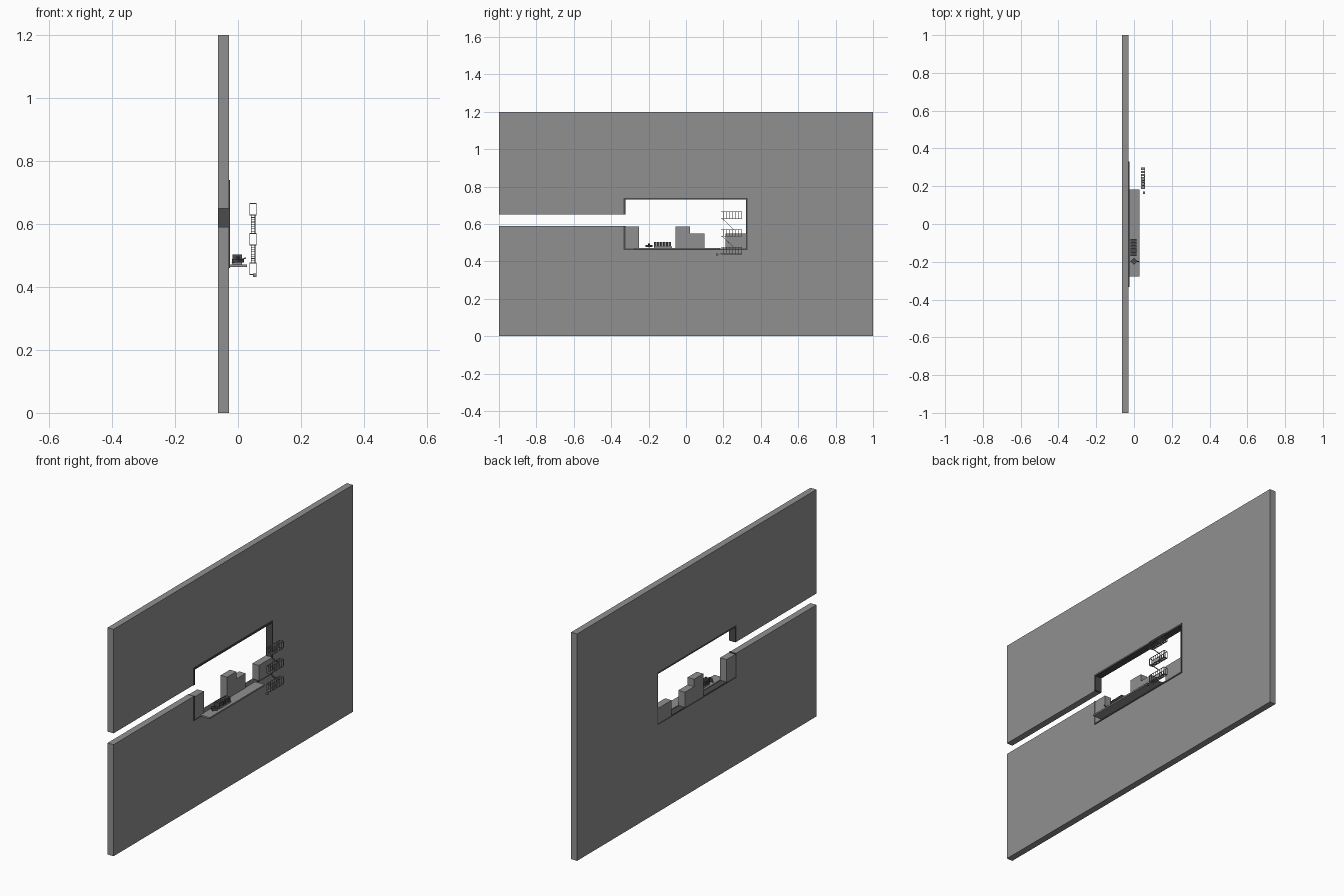
import bpy, bmesh, math
from mathutils import Vector, Matrix

if "Cube" in bpy.data.objects:
    bpy.data.objects.remove(bpy.data.objects["Cube"])


def material(name, value):
    m = bpy.data.materials.new(name)
    m.diffuse_color = (value, value, value, 1)
    m.use_nodes = True
    m.node_tree.nodes["Principled BSDF"].inputs["Base Color"].default_value = m.diffuse_color
    return m


GREY = material("mid grey", 0.28)
DARK = material("dark grey", 0.07)


def boxes(name, specs, mat):
    """One object from boxes given as (x0, x1, y0, y1, z0, z1)."""
    bm = bmesh.new()
    for x0, x1, y0, y1, z0, z1 in specs:
        mtx = Matrix.Translation(((x0 + x1) / 2, (y0 + y1) / 2, (z0 + z1) / 2))
        bmesh.ops.create_cube(bm, size=1, matrix=mtx @ Matrix.Diagonal((x1 - x0, y1 - y0, z1 - z0, 1)))
    return finish(name, bm, mat)


def rods(name, pairs, radius, mat):
    """One object from thin square bars between point pairs."""
    bm = bmesh.new()
    for a, b in pairs:
        a, b = Vector(a), Vector(b)
        d = b - a
        rot = d.to_track_quat('Z', 'Y').to_matrix().to_4x4()
        mtx = Matrix.Translation((a + b) / 2) @ rot @ Matrix.Diagonal((radius * 2, radius * 2, d.length, 1))
        bmesh.ops.create_cube(bm, size=1, matrix=mtx)
    return finish(name, bm, mat)


def finish(name, bm, mat):
    me = bpy.data.meshes.new(name)
    bm.to_mesh(me)
    bm.free()
    me.materials.append(mat)
    ob = bpy.data.objects.new(name, me)
    bpy.context.collection.objects.link(ob)
    return ob


# Wall panels around the opening, with the slot on the left
X0, X1 = -0.063, -0.028
boxes("wall_upper_left", [(X0, X1, -1, -0.333, 0.65, 1.2)], GREY)
boxes("wall_upper", [(X0, X1, -0.333, 0.33, 0.74, 1.2)], GREY)
boxes("wall_right", [(X0, X1, 0.33, 1, 0, 1.2)], GREY)
boxes("wall_lower", [(X0, X1, -1, 0.33, 0, 0.46)], GREY)
boxes("wall_left_band", [(X0, X1, -1, -0.333, 0.46, 0.59)], GREY)

# Liner of the opening
F = X1 + 0.003
boxes("opening_frame", [(X0, F, -0.333, 0.33, 0.73, 0.74),
                        (X0, F, 0.322, 0.33, 0.46, 0.73),
                        (X0, F, -0.333, -0.323, 0.65, 0.73),
                        (X0, F, -0.333, -0.323, 0.46, 0.59),
                        (X0, F, -0.323, 0.322, 0.46, 0.468)], DARK)

# Blocks standing in the opening
for name, y0, y1, z1 in [("end_block", -0.323, -0.25, 0.587),
                         ("tall_block", -0.055, 0.022, 0.587),
                         ("step_block", 0.022, 0.1, 0.548),
                         ("far_block", 0.21, 0.322, 0.548)]:
    boxes(name, [(X0, F, y0, y1, 0.468, z1)], GREY)

# Shelf
boxes("shelf", [(X1, 0.028, -0.277, 0.183, 0.464, 0.472)], GREY)

# Row of small slatted crates on the shelf
boxes("crate_base", [(-0.018, 0.012, -0.172, -0.076, 0.472, 0.479)], GREY)
boxes("crate_row", [(-0.018, 0.012, -0.17 + i * 0.0155, -0.157 + i * 0.0155, 0.479, 0.503)
                    for i in range(6)], DARK)

# Small turned fixture beside the crates
bm = bmesh.new()
turn = Matrix.Translation((0, -0.198, 0.483)) @ Matrix.Rotation(math.radians(45), 4, 'Z')
bmesh.ops.create_cube(bm, size=1, matrix=turn @ Matrix.Diagonal((0.026, 0.026, 0.012, 1)))
bmesh.ops.create_cone(bm, cap_ends=True, segments=8, radius1=0.005, radius2=0.005, depth=0.012,
                      matrix=Matrix.Translation((0, -0.198, 0.49)))
finish("small_fixture", bm, DARK)
rods("fixture_bar", [((-0.02, -0.198, 0.476), (0.025, -0.198, 0.492))], 0.002, DARK)

# Fire escape: three railed landings
XA, XB, YA, YB, H = 0.037, 0.058, 0.187, 0.297, 0.037
levels = (0.439, 0.533, 0.628)
for n, z in enumerate(levels):
    boxes(f"landing_floor_{n}", [(XA, XB, YA + i * 0.0165, YA + 0.011 + i * 0.0165, z, z + 0.0025)
                                 for i in range(7)], GREY)
    bars = []
    for x in (XA, XB):
        for h in (0, H):
            bars.append(((x, YA, z + h), (x, YB, z + h)))
        for i in range(8):
            y = YA + (YB - YA) * i / 7
            bars.append(((x, y, z), (x, y, z + H)))
    for y in (YA, YB):
        for h in (0, H):
            bars.append(((XA, y, z + h), (XB, y, z + h)))
    rods(f"landing_rail_{n}", bars, 0.0011, GREY)

# Sloping ladders between landings, and the drop ladder foot
for n in range(2):
    lo, hi = levels[n], levels[n + 1]
    pairs = [((x, 0.255, lo + H), (x, 0.195, hi)) for x in (0.042, 0.054)]
    for i in range(1, 8):
        y, z = 0.255 - 0.06 * i / 8, lo + H + (hi - lo - H) * i / 8
        pairs.append(((0.042, y, z), (0.054, y, z)))
    rods(f"ladder_{n}", pairs, 0.001, GREY)
boxes("ladder_foot", [(0.048, 0.058, 0.16, 0.172, 0.432, 0.442)], GREY)
rods("foot_arm", [((0.053, 0.17, 0.438), (0.053, 0.19, 0.441))], 0.0012, GREY)
